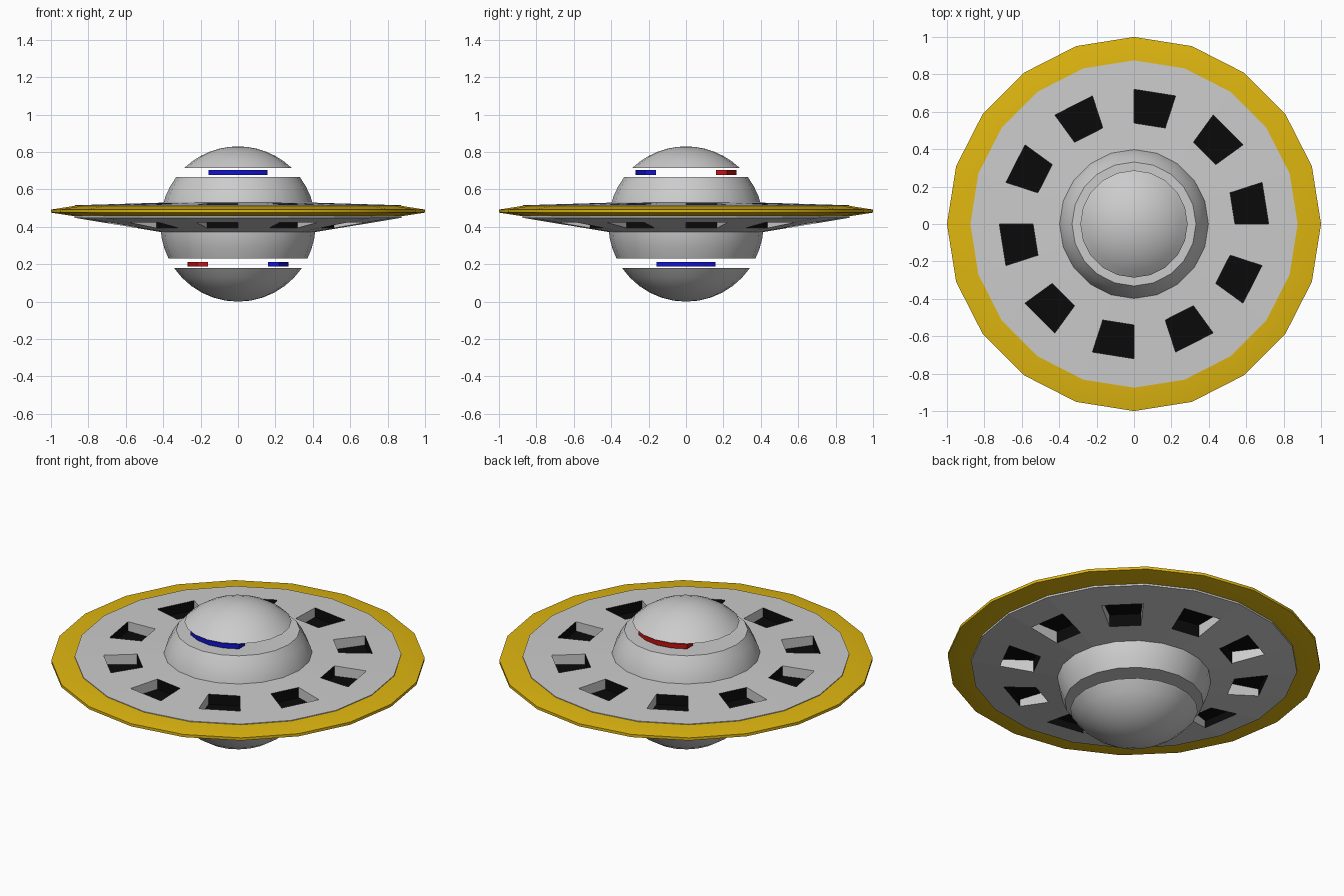
import bpy, bmesh, math

if "Cube" in bpy.data.objects:
    bpy.data.objects.remove(bpy.data.objects["Cube"])

SIDES = 20
STEP = 2 * math.pi / SIDES
BALL_Z, BALL_R = 0.415, 0.415


def material(name, rgb):
    m = bpy.data.materials.new(name)
    m.diffuse_color = (*rgb, 1)
    m.use_nodes = True
    m.node_tree.nodes["Principled BSDF"].inputs["Base Color"].default_value = m.diffuse_color
    return m


GREY = material("light grey", (0.6, 0.6, 0.6))
YELLOW = material("yellow", (0.74, 0.47, 0.005))
BLACK = material("black", (0.003, 0.003, 0.003))
BLUE = material("blue", (0.006, 0.006, 0.62))
RED = material("red", (0.55, 0.006, 0.006))


def finish(name, bm, mats, smooth=True):
    bmesh.ops.remove_doubles(bm, verts=bm.verts, dist=1e-5)
    bmesh.ops.recalc_face_normals(bm, faces=bm.faces)
    me = bpy.data.meshes.new(name)
    bm.to_mesh(me)
    bm.free()
    ob = bpy.data.objects.new(name, me)
    bpy.context.collection.objects.link(ob)
    for m in mats:
        me.materials.append(m)
    if smooth:
        bpy.ops.object.select_all(action='DESELECT')
        ob.select_set(True)
        bpy.context.view_layer.objects.active = ob
        bpy.ops.object.shade_smooth_by_angle(angle=math.radians(30))
    return ob


def polar(r, i, z):
    a = math.pi / 2 - i * STEP
    return (r * math.cos(a), r * math.sin(a), z)


def lathe(name, profile, mat, closed=False):
    """Turn (radius, z) points round the z axis; zero radius gives a point."""
    bm = bmesh.new()
    pts = profile + profile[:1] if closed else profile
    for (r0, z0), (r1, z1) in zip(pts, pts[1:]):
        for i in range(SIDES):
            loop = []
            if r0 > 0:
                loop += [polar(r0, i, z0), polar(r0, i + 1, z0)]
            else:
                loop += [(0, 0, z0)]
            if r1 > 0:
                loop += [polar(r1, i + 1, z1), polar(r1, i, z1)]
            else:
                loop += [(0, 0, z1)]
            bm.faces.new([bm.verts.new(p) for p in loop])
    return finish(name, bm, [mat])


def ball_slice(name, z0, z1, steps):
    """Capped slice of the central ball between two heights."""
    a0 = math.asin(max(-1, (z0 - BALL_Z) / BALL_R))
    a1 = math.asin(min(1, (z1 - BALL_Z) / BALL_R))
    prof = []
    for k in range(steps + 1):
        a = a0 + (a1 - a0) * k / steps
        r = BALL_R * math.cos(a)
        prof.append((r if r > 1e-4 else 0, BALL_Z + BALL_R * math.sin(a)))
    if prof[0][0] > 0:
        prof.insert(0, (0, z0))
    if prof[-1][0] > 0:
        prof.append((0, z1))
    lathe(name, prof, GREY)


# Central ball, split by two open slots
ball_slice("bottom_dome", 0.0, 0.18, 6)
ball_slice("ball_body", 0.23, 0.665, 8)
ball_slice("top_dome", 0.715, 0.83, 6)

# Yellow rim
lathe("rim", [(0.86, 0.511), (0.88, 0.511), (1.0, 0.492), (1.0, 0.476),
              (0.89, 0.459), (0.86, 0.459)], YELLOW, closed=True)


# Saucer with ten window recesses on both faces
def top_z(r):
    return 0.53 - 0.03 * (r - 0.38)


def bottom_z(r):
    return 0.37 + 0.165 * (r - 0.40)


bm = bmesh.new()


def quad(points, index=0):
    f = bm.faces.new([bm.verts.new(p) for p in points])
    f.material_index = index


radii = [0.38, 0.54, 0.72, 0.875]
R0, R1, FLOOR = radii[1], radii[2], 0.465
for i in range(SIDES):
    for a, b in zip(radii, radii[1:]):
        if a == R0 and i % 2 == 0:
            continue
        for zf in (top_z, bottom_z):
            quad([polar(a, i, zf(a)), polar(b, i, zf(b)),
                  polar(b, i + 1, zf(b)), polar(a, i + 1, zf(a))])
    e = radii[-1]
    quad([polar(e, i, top_z(e)), polar(e, i + 1, top_z(e)),
          polar(e, i + 1, bottom_z(e)), polar(e, i, bottom_z(e))])
    if i % 2 == 0:
        # dark pane, dark end walls and grey side walls
        quad([polar(R0, i, FLOOR), polar(R1, i, FLOOR),
              polar(R1, i + 1, FLOOR), polar(R0, i + 1, FLOOR)], 1)
        for zf in (top_z, bottom_z):
            for r in (R0, R1):
                quad([polar(r, i, zf(r)), polar(r, i + 1, zf(r)),
                      polar(r, i + 1, FLOOR), polar(r, i, FLOOR)], 1)
            for j in (i, i + 1):
                quad([polar(R0, j, zf(R0)), polar(R1, j, zf(R1)),
                      polar(R1, j, FLOOR), polar(R0, j, FLOOR)])
finish("saucer", bm, [GREY, BLACK], smooth=False)


# Coloured lamps in the slots: round-fronted slabs
def lamp(name, mat, turn, z0, z1):
    outline = [(0.16, 0.159), (0.16, -0.159)]
    outline += [(0.27 * math.cos(k * STEP), 0.27 * math.sin(k * STEP)) for k in range(-2, 3)]
    c, s = math.cos(turn), math.sin(turn)
    b = bmesh.new()
    rings = [[b.verts.new((x * c - y * s, x * s + y * c, z)) for x, y in outline] for z in (z0, z1)]
    for ring in rings:
        b.faces.new(ring)
    n = len(outline)
    for k in range(n):
        m = (k + 1) % n
        b.faces.new([rings[0][k], rings[0][m], rings[1][m], rings[1][k]])
    finish(name, b, [mat])


lamp("upper_front_lamp", BLUE, -math.pi / 2, 0.677, 0.704)
lamp("upper_back_lamp", RED, math.pi / 2, 0.677, 0.704)
lamp("lower_right_lamp", BLUE, 0, 0.187, 0.213)
lamp("lower_left_lamp", RED, math.pi, 0.187, 0.213)
